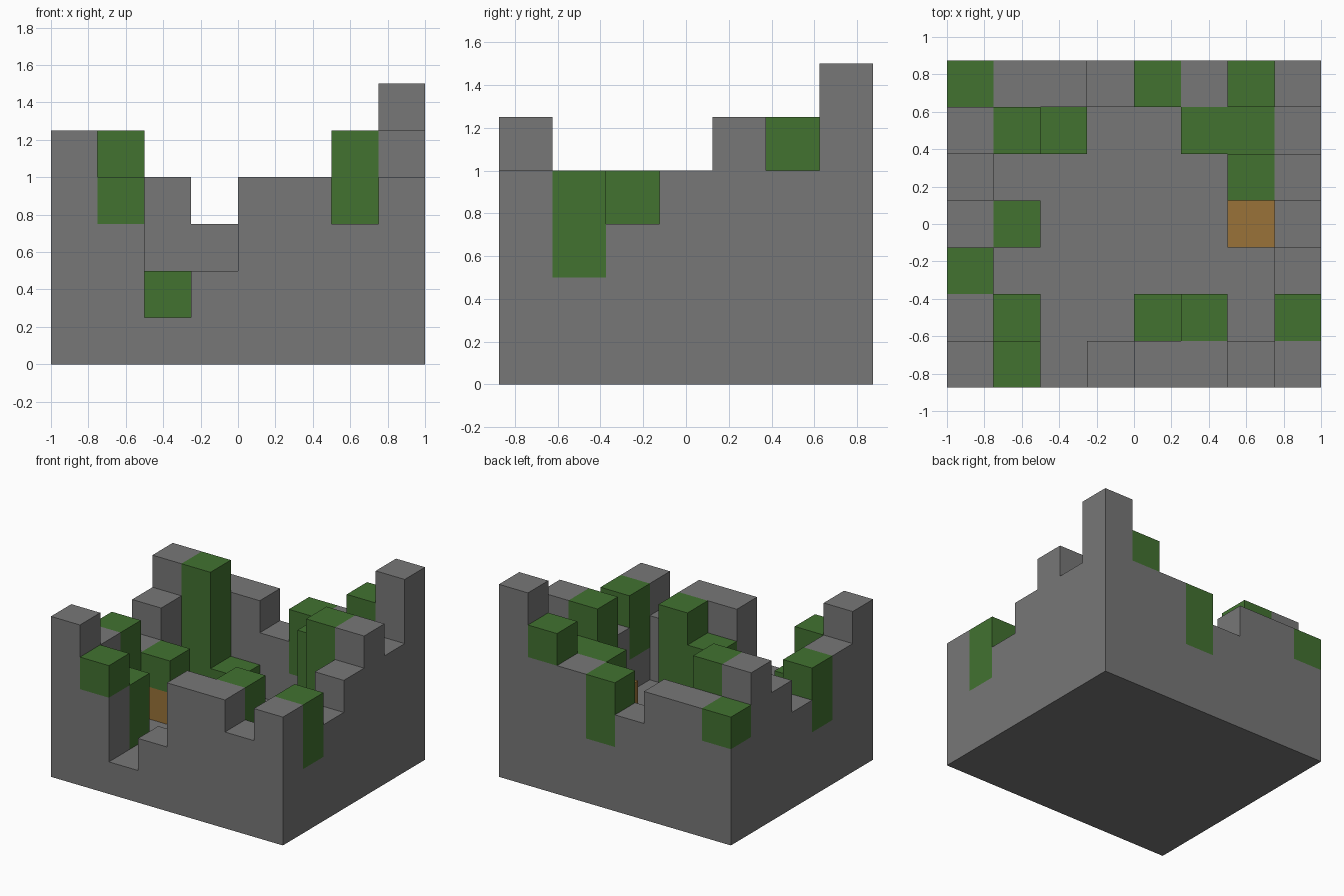
import bpy
import bmesh
from mathutils import Vector

cube = bpy.data.objects.get("Cube")
if cube:
    bpy.data.objects.remove(cube, do_unlink=True)

CELL = 0.25

# Column heights in cells, one string per row from front to back
HEIGHTS = ["54124434",
           "43113414",
           "41111113",
           "33111124",
           "41111155",
           "55211444",
           "44434456"]

# How many cells at the top of each column are overgrown
OVERGROWN = [".1......",
             ".2..23.2",
             "2.......",
             ".1......",
             "......4.",
             ".41..33.",
             "1...2.1."]

CRATES = {(1, 3, 1), (6, 3, 1)}
NX, NY = len(HEIGHTS[0]), len(HEIGHTS)


def make_material(name, rgb):
    mat = bpy.data.materials.new(name)
    mat.use_nodes = True
    color = (*rgb, 1.0)
    mat.diffuse_color = color
    bsdf = next(n for n in mat.node_tree.nodes if n.type == "BSDF_PRINCIPLED")
    bsdf.inputs["Base Color"].default_value = color
    return mat


def classify_cells():
    """Map every filled cell to the part it belongs to."""
    cells = {}
    for j, row in enumerate(HEIGHTS):
        for i, char in enumerate(row):
            height, leaf = int(char), OVERGROWN[j][i]
            leaf_start = height - (int(leaf) if leaf != "." else 0)
            for k in range(height):
                part = "foliage" if k >= leaf_start else "stone_walls"
                cells[i, j, k] = "wooden_crates" if (i, j, k) in CRATES else part
    return cells


def build_part(name, cells, mat):
    """Build only the exposed faces of one part, merged into flat panels."""
    bm = bmesh.new()
    offset = Vector((NX / 2, NY / 2, 0))
    for cell, part in cells.items():
        if part != name:
            continue
        centre = Vector(cell) + Vector((0.5, 0.5, 0.5)) - offset
        for axis in range(3):
            for sign in (-1, 1):
                normal = Vector((0, 0, 0))
                normal[axis] = sign
                if tuple(int(c + n) for c, n in zip(cell, normal)) in cells:
                    continue
                u = Vector((0, 0, 0))
                u[(axis + 1) % 3] = 1
                v = normal.cross(u)
                corners = [-u - v, u - v, u + v, v - u]
                bm.faces.new([bm.verts.new((centre + (normal + c) / 2) * CELL)
                              for c in corners])
    bmesh.ops.remove_doubles(bm, verts=bm.verts[:], dist=CELL / 100)
    bmesh.ops.dissolve_limit(bm, angle_limit=0.01, verts=bm.verts[:], edges=bm.edges[:])
    mesh = bpy.data.meshes.new(name)
    bm.to_mesh(mesh)
    bm.free()
    mesh.materials.append(mat)
    obj = bpy.data.objects.new(name, mesh)
    bpy.context.collection.objects.link(obj)


# Stone ruin, its green overgrowth and two wooden blocks
layout = classify_cells()
PARTS = {"stone_walls": ("grey stone", (0.185, 0.185, 0.185)),
         "foliage": ("leaf green", (0.054, 0.168, 0.03)),
         "wooden_crates": ("brown wood", (0.32, 0.17, 0.04))}
for part_name, (color_name, rgb) in PARTS.items():
    build_part(part_name, layout, make_material(color_name, rgb))
